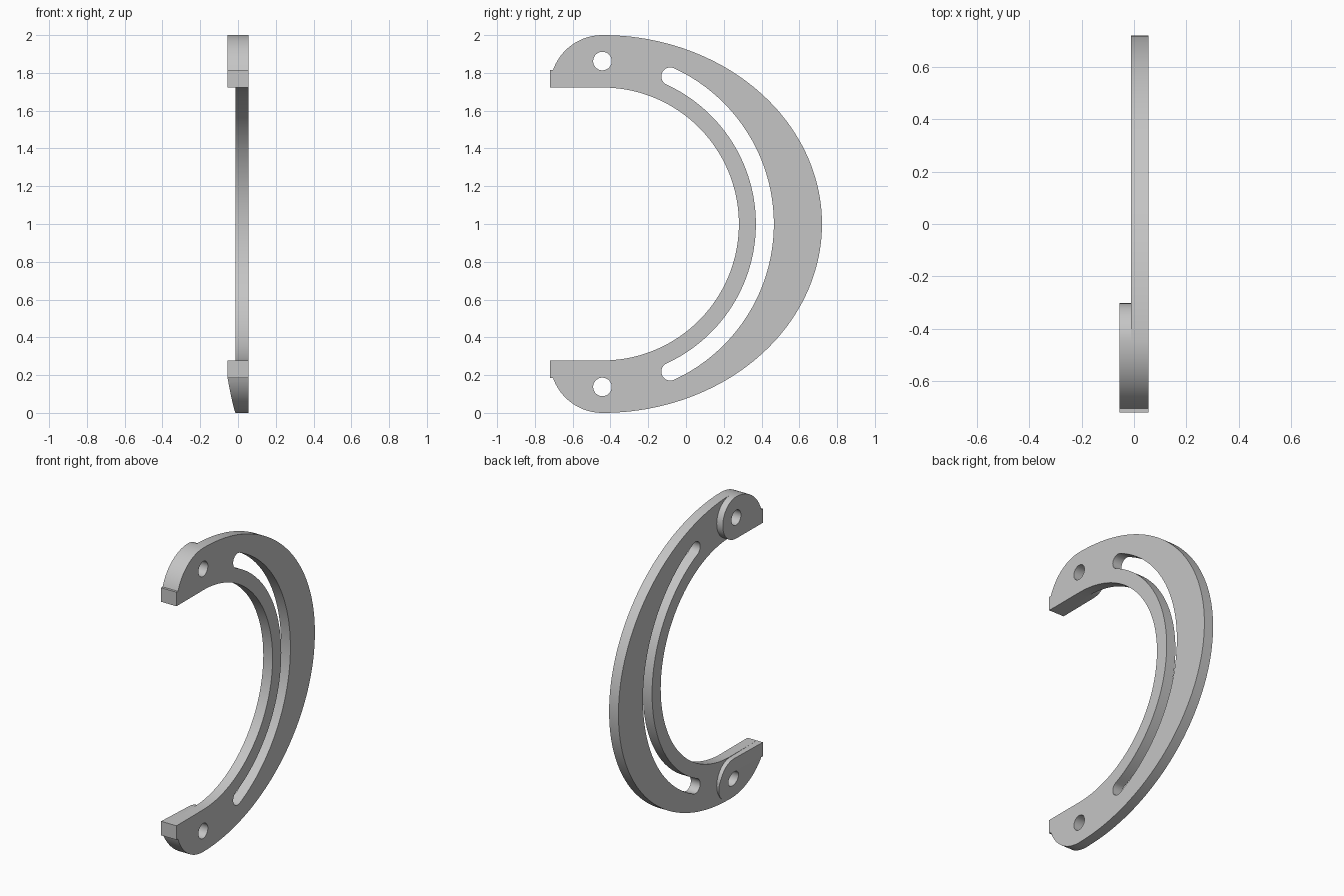
import bpy, bmesh
from math import sin, cos, pi, radians, sqrt

if "Cube" in bpy.data.objects:
    bpy.data.objects.remove(bpy.data.objects["Cube"], do_unlink=True)

CY = -0.4425               # y shared by the arc centres and the bolt holes
HALF = 0.056               # half thickness at the bosses
STEP = -0.012              # outer side of the thin plate
R_IN, R_END, R_HOLE = 0.7225, 0.2775, 0.14
TAB = 0.0925               # height of the end tabs

grey = bpy.data.materials.new("light_grey")
grey.use_nodes = True
colour = (0.56, 0.56, 0.56, 1)
grey.diffuse_color = colour
grey.node_tree.nodes["Principled BSDF"].inputs["Base Color"].default_value = colour


def arc(cy, cz, ry, rz, a0, a1, n):
    """Points (y, z) along an elliptical arc, angles in degrees."""
    angles = [radians(a0 + (a1 - a0) * i / n) for i in range(n + 1)]
    return [(cy + ry * cos(a), cz + rz * sin(a)) for a in angles]


def prism(name, outline, x0, x1):
    """Extrude a (y, z) outline along x."""
    bm = bmesh.new()
    face = bm.faces.new([bm.verts.new((x0, y, z)) for y, z in outline])
    side = bmesh.ops.extrude_face_region(bm, geom=[face], use_keep_orig=True)
    for v in side["geom"]:
        if isinstance(v, bmesh.types.BMVert):
            v.co.x = x1
    bmesh.ops.recalc_face_normals(bm, faces=bm.faces)
    mesh = bpy.data.meshes.new(name)
    bm.to_mesh(mesh)
    bm.free()
    mesh.materials.append(grey)
    obj = bpy.data.objects.new(name, mesh)
    bpy.context.collection.objects.link(obj)
    return obj


def activate(obj):
    bpy.ops.object.select_all(action='DESELECT')
    obj.select_set(True)
    bpy.context.view_layer.objects.active = obj


def cut(obj, cutters):
    activate(obj)
    for c in cutters:
        mod = obj.modifiers.new("cut", 'BOOLEAN')
        mod.operation, mod.solver, mod.object = 'DIFFERENCE', 'EXACT', c
        bpy.ops.object.modifier_apply(modifier=mod.name)


def flip(points):
    return [(y, 2 - z) for y, z in points]


# Rounded end with a small square tab, drawn for the upper end
top_in = 1 + R_IN
tab_z = top_in + TAB
tab_angle = 180 - 19.47
end_arc = arc(CY, top_in, R_END, R_END, 90, tab_angle, 20)
end_tab = [(CY - R_END, tab_z), (CY - R_END, top_in)]
end = end_arc + end_tab

# Crescent plate: oval outside, round inside
outside = arc(CY, 1, 0.72 - CY, 1, -90, 90, 96)
inside = arc(CY, 1, R_IN, R_IN, 90, -90, 80)
outline = outside + end[1:] + inside + flip(end)[:0:-1]
plate = prism("crescent_plate", outline, STEP, HALF)

# Thick bosses behind both ends
boss_outline = end + arc(CY, top_in + R_HOLE, R_HOLE, 2 - top_in - R_HOLE, -90, 90, 32)[:-1]
upper_boss = prism("upper_boss", boss_outline, -HALF, STEP)
lower_boss = prism("lower_boss", flip(boss_outline), -HALF, STEP)

# The lower boss thins towards its bottom and its inner side
bm = bmesh.new()
bm.from_mesh(lower_boss.data)
bend = 0.19
bmesh.ops.bisect_plane(bm, geom=bm.verts[:] + bm.edges[:] + bm.faces[:],
                       plane_co=(0, 0, bend), plane_no=(0, 0, 1))
for v in bm.verts:
    if v.co.x < STEP - 0.01:
        u = max(0, (v.co.y + 0.7) / 0.4)
        w = max(0, (bend - v.co.z) / bend)
        v.co.x = min(STEP - 0.001, -HALF + 0.018 * u + 0.032 * w)
bm.to_mesh(lower_boss.data)
bm.free()

# Bolt holes and the long curved slot
holes = [prism("hole_cutter", arc(CY, z, 0.049, 0.049, 0, 352.5, 47), -0.2, 0.2)
         for z in (top_in + R_HOLE, 2 - top_in - R_HOLE)]
mid, half_w, sweep = 0.86, 0.0475, 65.3
ey, ez = CY + mid * cos(radians(sweep)), mid * sin(radians(sweep))
slot_outline = (arc(CY, 1, mid + half_w, mid + half_w, -sweep, sweep, 72)
                + arc(ey, 1 + ez, half_w, half_w, sweep, sweep + 180, 16)[1:-1]
                + arc(CY, 1, mid - half_w, mid - half_w, sweep, -sweep, 72)
                + arc(ey, 1 - ez, half_w, half_w, 180 - sweep, 360 - sweep, 16)[1:-1])
slot = prism("slot_cutter", slot_outline, -0.2, 0.2)

cut(plate, holes + [slot])
cut(upper_boss, holes[:1])
cut(lower_boss, holes[1:])
for c in holes + [slot]:
    bpy.data.objects.remove(c, do_unlink=True)

for obj in (plate, upper_boss, lower_boss):
    activate(obj)
    bpy.ops.object.shade_smooth_by_angle(angle=radians(30))
